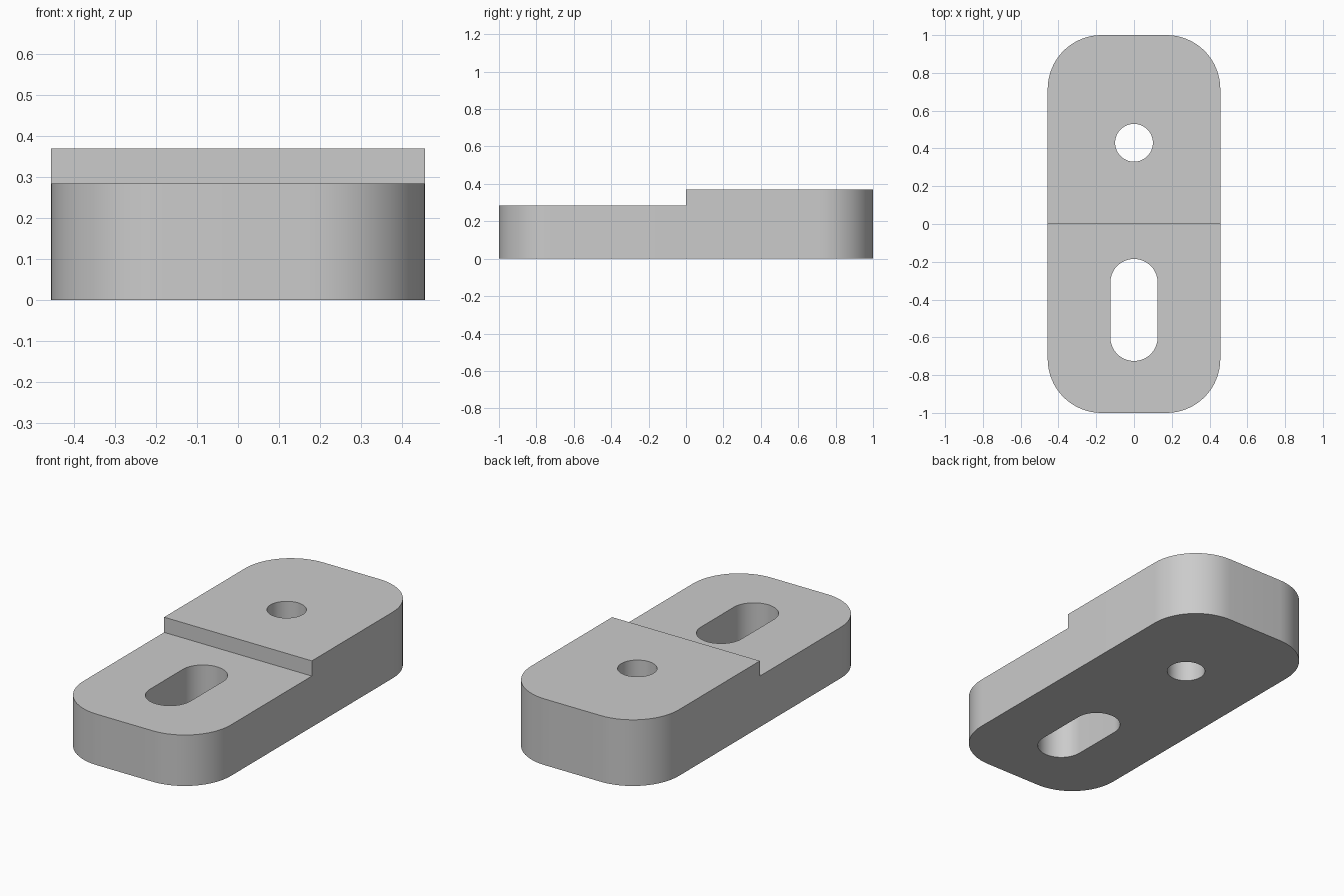
import bpy
import bmesh
from math import cos, sin, pi, radians

if "Cube" in bpy.data.objects:
    bpy.data.objects.remove(bpy.data.objects["Cube"], do_unlink=True)

HALF_W, HALF_L = 0.457, 1.0
LOW, HIGH = 0.285, 0.37

grey = bpy.data.materials.new("light grey")
grey.use_nodes = True
colour = (0.6, 0.6, 0.6, 1)
grey.diffuse_color = colour
grey.node_tree.nodes["Principled BSDF"].inputs["Base Color"].default_value = colour


def rounded_prism(name, half_x, half_y, radius, center_y, z0, z1, steps=16):
    """Upright prism whose outline is a rectangle with rounded corners."""
    bm = bmesh.new()
    corners = [(1, 1), (-1, 1), (-1, -1), (1, -1)]
    verts = []
    for i, (sx, sy) in enumerate(corners):
        for k in range(steps + 1):
            a = (i + k / steps) * pi / 2
            verts.append(bm.verts.new((sx * (half_x - radius) + radius * cos(a),
                                       center_y + sy * (half_y - radius) + radius * sin(a), z0)))
    # Merge points that coincide where arcs meet
    bmesh.ops.remove_doubles(bm, verts=verts, dist=1e-5)
    outline = bm.faces.new([v for v in verts if v.is_valid])
    top = bmesh.ops.extrude_face_region(bm, geom=[outline])["geom"]
    bmesh.ops.translate(bm, vec=(0, 0, z1 - z0),
                        verts=[g for g in top if isinstance(g, bmesh.types.BMVert)])
    bmesh.ops.recalc_face_normals(bm, faces=bm.faces)
    mesh = bpy.data.meshes.new(name)
    bm.to_mesh(mesh)
    bm.free()
    mesh.materials.append(grey)
    obj = bpy.data.objects.new(name, mesh)
    bpy.context.collection.objects.link(obj)
    return obj


# Main body with rounded corners
plate = rounded_prism("stepped_plate", HALF_W, HALF_L, 0.285, 0, 0, HIGH)

# Cutters: lowered front half, elongated slot, round hole
bpy.ops.mesh.primitive_cube_add(size=2, location=(0, -1, LOW + 1))
step = bpy.context.object
step.name = "step_cutter"
step.data.materials.append(grey)
slot = rounded_prism("slot_cutter", 0.125, 0.27, 0.125, -0.455, -0.2, 0.6)
hole = rounded_prism("hole_cutter", 0.1, 0.1, 0.1, 0.43, -0.2, 0.6)

for cutter in (step, slot, hole):
    mod = plate.modifiers.new(cutter.name, "BOOLEAN")
    mod.operation = "DIFFERENCE"
    mod.solver = "EXACT"
    mod.object = cutter

# Bake the cuts, then discard the cutters
bpy.context.view_layer.update()
baked = bpy.data.meshes.new_from_object(
    plate.evaluated_get(bpy.context.evaluated_depsgraph_get()))
plate.modifiers.clear()
plate.data = baked
for cutter in (step, slot, hole):
    bpy.data.objects.remove(cutter, do_unlink=True)

# Smooth curved walls, crisp rims
bpy.ops.object.select_all(action="DESELECT")
plate.select_set(True)
bpy.context.view_layer.objects.active = plate
bpy.ops.object.shade_smooth_by_angle(angle=radians(30))
